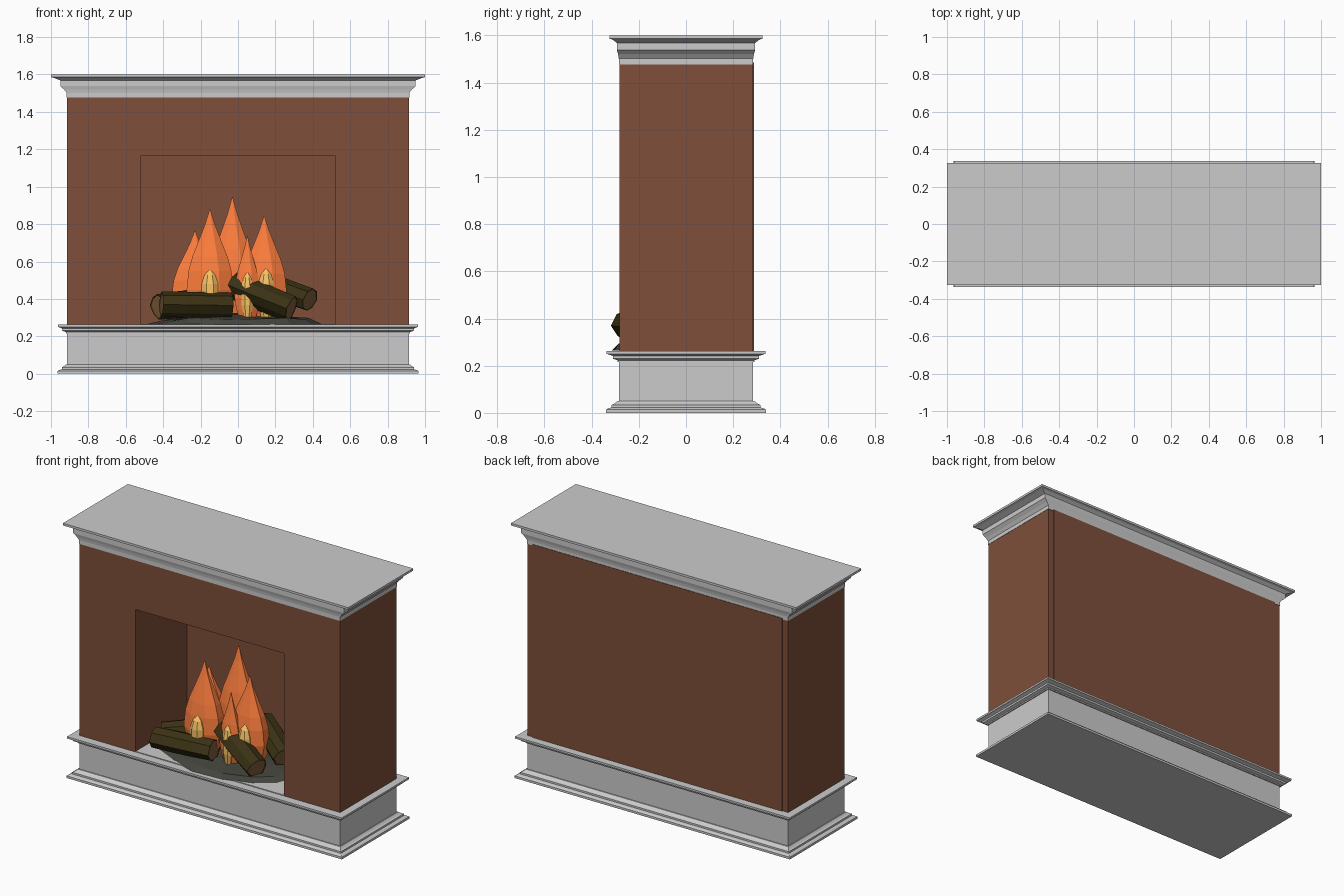
import bpy, bmesh, math, random
from mathutils import Vector

if "Cube" in bpy.data.objects:
    bpy.data.objects.remove(bpy.data.objects["Cube"])

random.seed(4)


def material(name, rgb):
    m = bpy.data.materials.new(name)
    m.diffuse_color = (*rgb, 1)
    m.use_nodes = True
    m.node_tree.nodes["Principled BSDF"].inputs["Base Color"].default_value = m.diffuse_color
    return m


BRICK = material("brick", (0.21, 0.078, 0.043))
BARK = material("bark", (0.042, 0.031, 0.007))
WOOD = material("cut_wood", (0.21, 0.11, 0.045))
ASH = material("ash", (0.06, 0.06, 0.05))
ORANGE = material("flame_orange", (1.0, 0.21, 0.047))
YELLOW = material("flame_yellow", (0.95, 0.54, 0.13))


def finish(bm, name, *mats):
    bmesh.ops.recalc_face_normals(bm, faces=bm.faces)
    me = bpy.data.meshes.new(name)
    bm.to_mesh(me)
    bm.free()
    for m in mats:
        me.materials.append(m)
    ob = bpy.data.objects.new(name, me)
    bpy.context.collection.objects.link(ob)
    return ob


def loft(bm, rings):
    """Skin a stack of equal-length point rings and cap both ends."""
    vs = [[bm.verts.new(p) for p in r] for r in rings]
    n = len(vs[0])
    for a, b in zip(vs, vs[1:]):
        for i in range(n):
            j = (i + 1) % n
            bm.faces.new((a[i], a[j], b[j], b[i]))
    return bm.faces.new(vs[0][::-1]), bm.faces.new(vs[-1])


def moulding(name, profile):
    """Rectangular moulding from (half width, half depth, height) steps."""
    bm = bmesh.new()
    loft(bm, [[(-x, -y, z), (x, -y, z), (x, y, z), (-x, y, z)] for x, y, z in profile])
    return finish(bm, name)


def box(name, x, y0, y1, z0, z1, *mats):
    bm = bmesh.new()
    loft(bm, [[(-x, y0, z), (x, y0, z), (x, y1, z), (-x, y1, z)] for z in (z0, z1)])
    return finish(bm, name, *mats)


# Stone plinth with stepped mouldings at foot and rim
moulding("plinth", [
    (.965, .338, 0), (.965, .338, .014), (.955, .328, .02), (.942, .315, .023),
    (.942, .315, .034), (.93, .303, .04), (.92, .29, .05), (.914, .283, .05),
    (.914, .283, .215), (.92, .29, .215), (.92, .29, .223), (.94, .31, .23),
    (.94, .31, .242), (.955, .328, .248), (.963, .337, .25), (.963, .337, .262)])

# Stone mantel
moulding("mantel", [
    (.916, .285, 1.477), (.916, .285, 1.502), (.93, .288, 1.52), (.95, .293, 1.538),
    (.95, .293, 1.568), (.96, .298, 1.572), (.985, .312, 1.582), (1.0, .325, 1.586),
    (1.0, .325, 1.60)])

# Brick surround: arch-shaped outline extruded front to back
outline = [(-.914, .26), (-.914, 1.48), (.914, 1.48), (.914, .26),
           (.52, .26), (.52, 1.165), (-.52, 1.165), (-.52, .26)]
bm = bmesh.new()
loft(bm, [[(x, y, z) for x, z in outline] for y in (-.282, .282)])
finish(bm, "surround", BRICK)
box("back_panel", .875, .23, .288, .26, 1.485, BRICK)
box("hearth_slab", .52, -.282, .23, .255, .267)

# Ash bed: low, ragged mound
bm = bmesh.new()
rings = []
for s, z in ((1, .264), (.84, .292), (.5, .308), (.2, .318)):
    ring = []
    for i in range(14):
        a = math.tau * i / 14
        r = s * random.uniform(.9, 1.06)
        ring.append((.48 * r * math.cos(a), -.055 + .27 * r * math.sin(a),
                     z + (random.uniform(-.008, .008) if s < 1 else 0)))
    rings.append(ring)
loft(bm, rings)
finish(bm, "ash_bed", ASH)


def log(name, p, q, r):
    """Rough eight-sided log with recessed cut ends."""
    p, q = Vector(p), Vector(q)
    d = (q - p).normalized()
    u = d.cross(Vector((0, 0, 1))).normalized()
    w = u.cross(d)
    jitter = [random.uniform(.88, 1.12) for _ in range(8)]
    rings = []
    for t, s, off in ((0, .85, .004), (0, .95, 0), (.35, 1, 0), (.7, .98, 0),
                      (1, .96, 0), (1, .86, -.004)):
        c = p.lerp(q, t) + d * off
        rings.append([c + (u * math.cos(math.tau * i / 8) + w * math.sin(math.tau * i / 8))
                      * r * s * jitter[i] * random.uniform(.97, 1.03) for i in range(8)])
    bm = bmesh.new()
    for cap in loft(bm, rings):
        cap.material_index = 1
    finish(bm, name, BARK, WOOD)


# Stacked logs
log("log_front_left", (-.41, -.245, .37), (-.035, -.19, .365), .075)
log("log_front_right", (-.03, -.10, .475), (.285, -.22, .348), .07)
log("log_back_right", (.12, .08, .49), (.385, -.08, .395), .07)
log("log_back_left", (-.43, -.15, .365), (-.08, .08, .40), .072)

FLAME = ((0, .55), (.14, .85), (.28, 1), (.45, .92), (.58, .75), (.72, .48), (.86, .22), (1, .01))
TONGUE = ((0, .6), (.3, 1), (.7, 1), (.88, .65), (1, .01))


def flame(name, x, y, z0, top, r, mat, prof, flat, sides=8):
    """Faceted, slightly flattened teardrop rising to a point."""
    bm = bmesh.new()
    loft(bm, [[(x + r * s * math.cos(math.tau * (i + .5) / sides),
                y + flat * r * s * math.sin(math.tau * (i + .5) / sides),
                z0 + t * (top - z0)) for i in range(sides)] for t, s in prof])
    finish(bm, name, mat)


# Orange flames, each of the front ones with a yellow tongue
for i, (x, y, top, r) in enumerate([
        (-.03, .05, .945, .135), (-.15, -.12, .88, .135), (.14, -.08, .845, .13),
        (-.23, .04, .765, .135), (.05, -.14, .74, .075)]):
    flame(f"flame_{i + 1}", x, y, .28, top, r, ORANGE, FLAME, .6)
for i, (x, y, top, r) in enumerate([
        (-.15, -.185, .56, .048), (.05, -.17, .545, .034), (.15, -.14, .565, .045)]):
    flame(f"flame_core_{i + 1}", x, y, .29, top, r, YELLOW, TONGUE, .85)
